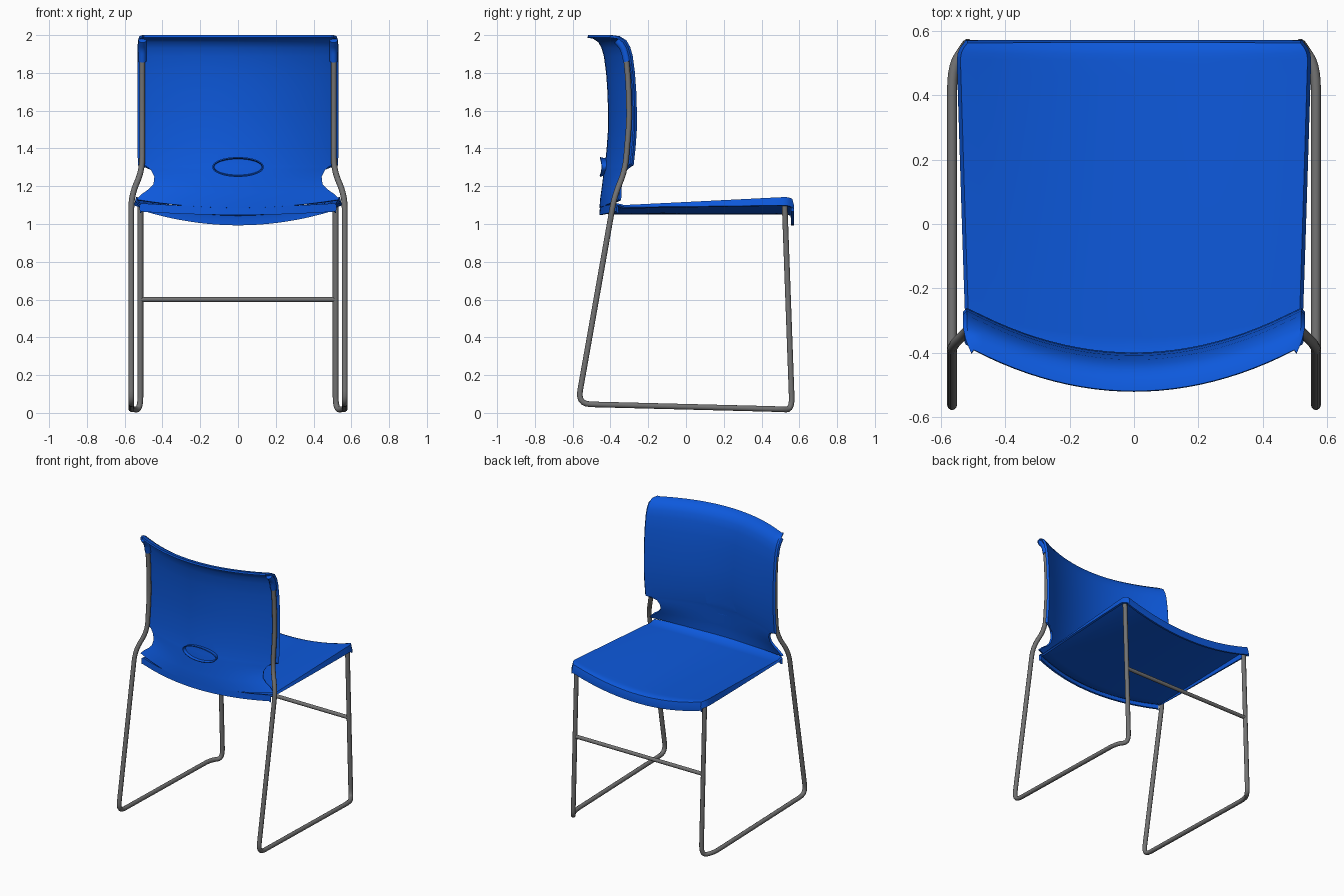
import bpy, bmesh, math
from mathutils import Vector

cube = bpy.data.objects.get("Cube")
if cube:
    bpy.data.objects.remove(cube)


def material(name, rgb):
    m = bpy.data.materials.new(name)
    m.use_nodes = True
    color = (*rgb, 1)
    m.diffuse_color = color
    bsdf = next(n for n in m.node_tree.nodes if n.type == 'BSDF_PRINCIPLED')
    bsdf.inputs["Base Color"].default_value = color
    return m


BLUE = material("blue plastic", (0.004, 0.1, 0.72))
GREY = material("grey steel", (0.17, 0.17, 0.17))


def add(name, data, mat=None):
    ob = bpy.data.objects.new(name, data)
    bpy.context.collection.objects.link(ob)
    if mat:
        data.materials.append(mat)
    return ob


def bake(ob):
    """Replace an object by its evaluated, smooth shaded mesh."""
    deps = bpy.context.evaluated_depsgraph_get()
    mesh = bpy.data.meshes.new_from_object(ob.evaluated_get(deps))
    name, mat = ob.name, ob.data.materials[0]
    bpy.data.objects.remove(ob)
    mesh.materials.clear()
    out = add(name, mesh, mat)
    out.name = name
    bpy.ops.object.select_all(action='DESELECT')
    out.select_set(True)
    bpy.context.view_layer.objects.active = out
    bpy.ops.object.shade_smooth_by_angle(angle=math.radians(40))
    return out


def sheet(name, rows, closed=False, thickness=0.014, cutter=None):
    """Skin rows of points and thicken them into a shell."""
    bm = bmesh.new()
    vs = [[bm.verts.new(p) for p in row] for row in rows]
    n = len(rows[0])
    for a, b in zip(vs, vs[1:]):
        for i in range(n if closed else n - 1):
            j = (i + 1) % n
            bm.faces.new((a[i], a[j], b[j], b[i]))
    bmesh.ops.recalc_face_normals(bm, faces=bm.faces)
    mesh = bpy.data.meshes.new(name)
    bm.to_mesh(mesh)
    bm.free()
    ob = add(name, mesh, BLUE)
    solid = ob.modifiers.new("thickness", 'SOLIDIFY')
    solid.thickness, solid.offset = thickness, 0
    if cutter:
        cut = ob.modifiers.new("opening", 'BOOLEAN')
        cut.object, cut.operation, cut.solver = cutter, 'DIFFERENCE', 'EXACT'
    return bake(ob)


def rounded(points, radius):
    """Round the inner corners of a path."""
    pts = [Vector(p) for p in points]
    path = [pts[0]]
    for a, p, b in zip(pts, pts[1:], pts[2:]):
        da, db = a - p, b - p
        s = p + da.normalized() * min(radius, da.length * 0.45)
        e = p + db.normalized() * min(radius, db.length * 0.45)
        path += [s.lerp(p, k / 5).lerp(p.lerp(e, k / 5), k / 5) for k in range(6)]
    return path + [pts[-1]]


def tube(name, points, radius, mat, bend=0.07):
    curve = bpy.data.curves.new(name, 'CURVE')
    curve.dimensions = '3D'
    curve.bevel_depth, curve.bevel_resolution = radius, 3
    curve.use_fill_caps = True
    path = rounded(points, bend)
    sp = curve.splines.new('POLY')
    sp.points.add(len(path) - 1)
    for q, p in zip(sp.points, path):
        q.co = (*p, 1)
    return bake(add(name, curve, mat))


# Columns across a shell, with a narrow pair at each edge for the rolled rim
N = 24
COLS = [-1] + [-0.985 + 1.97 * i / N for i in range(N + 1)] + [1]

# Backrest: centre line y, height, half width
PROFILE = [
    (-0.52, 1.993, 0.505), (-0.49, 1.988, 0.52), (-0.46, 1.968, 0.526),
    (-0.441, 1.935, 0.526), (-0.428, 1.89, 0.526), (-0.416, 1.8, 0.526),
    (-0.409, 1.7, 0.526), (-0.406, 1.6, 0.526), (-0.406, 1.5, 0.526),
    (-0.413, 1.4, 0.526), (-0.422, 1.315, 0.526), (-0.424, 1.305, 0.49),
    (-0.427, 1.285, 0.457), (-0.432, 1.25, 0.44), (-0.438, 1.2, 0.445),
    (-0.443, 1.165, 0.47), (-0.448, 1.13, 0.505), (-0.451, 1.085, 0.535)]


def back_point(yc, z, w, t):
    x = w * t
    s = (x / 0.52) ** 2
    low = max(0, (1.25 - z) / 0.165)
    y = yc + (0.14 - 0.045 * low) * s
    if abs(t) == 1 and z > 1.31:
        y -= 0.014
    return (x, y, z + 0.04 * low * s)


# Oval grip opening
bm = bmesh.new()
bmesh.ops.create_cone(bm, cap_ends=True, segments=40, radius1=1, radius2=1, depth=1)
for v in bm.verts:
    v.co = (v.co.x * 0.125, -0.42 + v.co.z * 0.3, 1.302 + v.co.y * 0.041)
bmesh.ops.recalc_face_normals(bm, faces=bm.faces)
cut_mesh = bpy.data.meshes.new("grip_cutter")
bm.to_mesh(cut_mesh)
bm.free()
cutter = add("grip_cutter", cut_mesh)
cutter.hide_render = True

sheet("backrest", [[back_point(*p, t) for t in COLS] for p in PROFILE], cutter=cutter)
bpy.data.objects.remove(cutter)

# Rim of the grip opening, flared to the rear
rim = []
for depth, grow in ((0, 0.004), (-0.02, 0.005), (-0.032, 0.009)):
    ring = []
    for i in range(40):
        a = math.tau * i / 40
        x = (0.125 + grow) * math.cos(a)
        z = 1.302 + (0.041 + grow) * math.sin(a)
        ring.append((x, -0.424 + 0.14 * (x / 0.52) ** 2 + depth, z))
    rim.append(ring)
sheet("grip_rim", rim, closed=True, thickness=0.006)


# Seat: dished across, with a skirt that deepens toward the open end
def seat_point(t, v, drop):
    w = 0.517 + 0.028 * v
    if v > 0.95:
        w -= 0.022 * ((v - 0.95) / 0.05) ** 2
    x, s = w * t, t * t
    rear = -0.452 + 0.09 * s
    y = rear + (0.558 - rear) * v
    z = 1.058 + (0.035 + 0.048 * v) * s
    z += 0.028 * max(0, 1 - v / 0.04) * (1 - 0.6 * s)
    z -= 0.01 * max(0, (v - 0.96) / 0.04) ** 2
    if abs(t) == 1:
        z -= 0.008 + 0.035 * v
    if drop:
        z -= drop
        y += 0.006 if v == 1 else 0
    return (x, y, z)


ROWS = [0, 0.015, 0.04] + [0.1 * i for i in range(1, 10)] + [0.95, 0.97, 0.985, 1]
seat = [[seat_point(t, 0, 0.038) for t in COLS]]
seat += [[seat_point(t, v, 0) for t in COLS] for v in ROWS]
seat += [[seat_point(t, 1, d if abs(t) < 1 else d * 0.4) for t in COLS] for d in (0.025, 0.055)]
sheet("seat", seat)

# Steel frame, one bent tube per side, with sockets in the backrest
for side, m in (("left", 1), ("right", -1)):
    tube(side + "_frame", [
        (m * 0.507, -0.322, 1.93), (m * 0.507, -0.305, 1.75), (m * 0.507, -0.3, 1.55),
        (m * 0.507, -0.322, 1.285), (m * 0.565, -0.378, 1.15), (m * 0.565, -0.573, 0.047),
        (m * 0.565, 0.49, 0.02), (m * 0.517, 0.562, 0.016), (m * 0.517, 0.522, 1.11)],
        0.0155, GREY)
    tube(side + "_socket", [
        (m * 0.506, -0.312, 1.86), (m * 0.506, -0.328, 1.93), (m * 0.506, -0.365, 1.973)],
        0.021, BLUE, 0.03)

# Cross bar between the upright legs
tube("cross_bar", [(-0.517, 0.54, 0.6), (0.517, 0.54, 0.6)], 0.0135, GREY)
